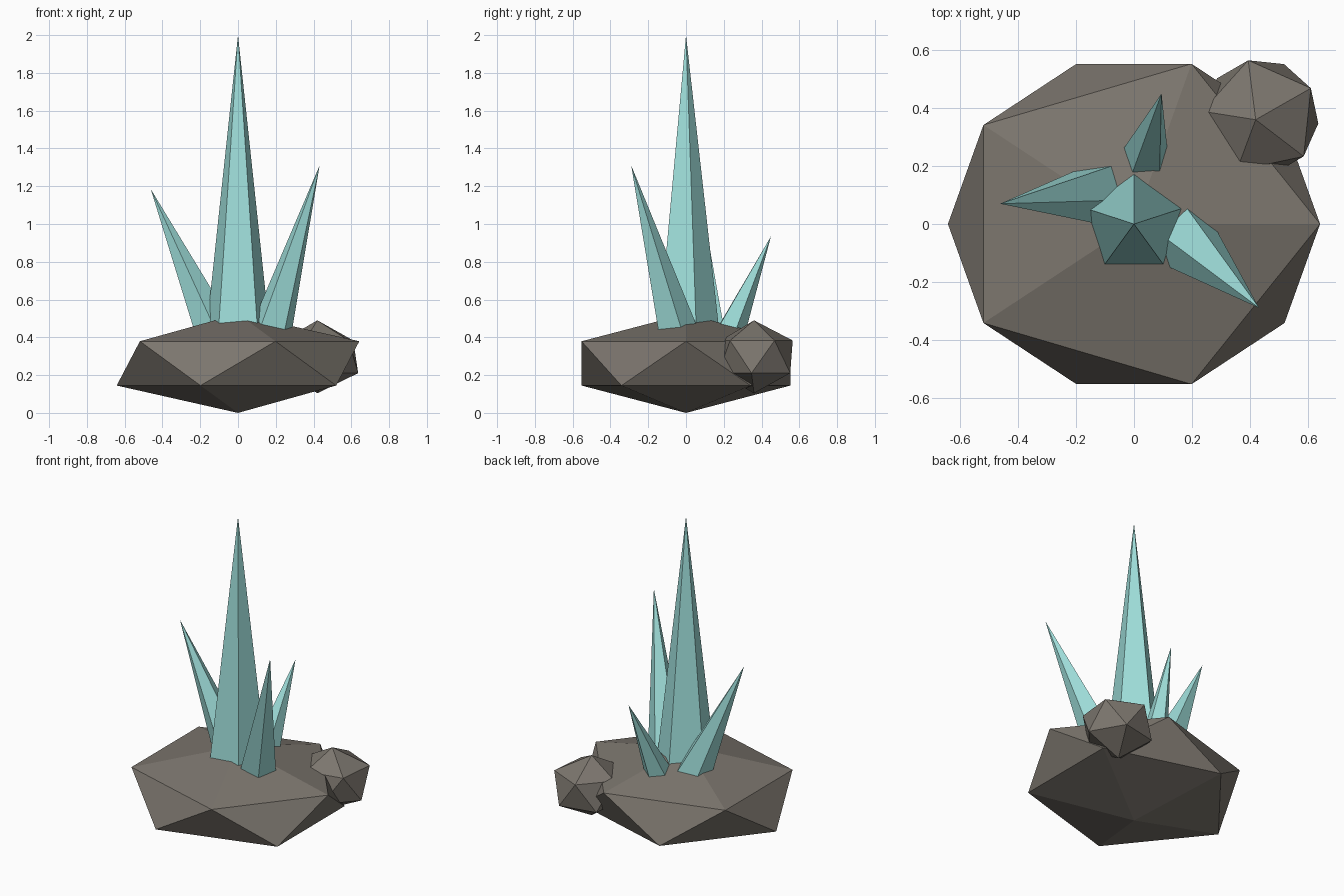
import bpy, bmesh, math
from mathutils import Vector, Matrix

if "Cube" in bpy.data.objects:
    bpy.data.objects.remove(bpy.data.objects["Cube"])


def material(name, rgb):
    m = bpy.data.materials.new(name)
    m.diffuse_color = (*rgb, 1.0)
    m.use_nodes = True
    m.node_tree.nodes["Principled BSDF"].inputs["Base Color"].default_value = m.diffuse_color
    return m


ROCK = material("warm_grey_rock", (0.20, 0.18, 0.155))
CRYSTAL = material("pale_teal_crystal", (0.35, 0.74, 0.71))


def finish(name, bm, mat):
    bmesh.ops.recalc_face_normals(bm, faces=bm.faces)
    me = bpy.data.meshes.new(name)
    bm.to_mesh(me)
    bm.free()
    me.materials.append(mat)
    ob = bpy.data.objects.new(name, me)
    bpy.context.collection.objects.link(ob)


def boulder(name, centre, size, turn=0, pole_shift=(0, 0, 0)):
    """Twenty-sided stone, stretched and turned about z."""
    bm = bmesh.new()
    bmesh.ops.create_icosphere(bm, subdivisions=1, radius=1)
    poles = [v for v in bm.verts if abs(v.co.z) > 0.9]
    m = (Matrix.Translation(centre) @ Matrix.Rotation(math.radians(turn), 4, 'Z')
         @ Matrix.Diagonal((*size, 1)))
    bmesh.ops.transform(bm, matrix=m, verts=bm.verts)
    bmesh.ops.translate(bm, vec=pole_shift, verts=poles)
    finish(name, bm, ROCK)


def crystal(name, base, tip, radius, spin=0):
    """Five-sided spike from base centre to tip."""
    base, tip = Vector(base), Vector(tip)
    axis = tip - base
    tilt = Vector((0, 0, 1)).rotation_difference(axis).to_matrix().to_4x4()
    bm = bmesh.new()
    ring = []
    for i in range(5):
        a = math.radians(90 + spin + 72 * i)
        p = Vector((radius * math.cos(a), radius * math.sin(a), 0))
        ring.append(bm.verts.new(base + tilt @ p))
    top = bm.verts.new(tip)
    bm.faces.new(ring[::-1])
    for i in range(5):
        bm.faces.new((ring[i], ring[(i + 1) % 5], top))
    finish(name, bm, CRYSTAL)


# Stones
boulder("base_rock", (0, 0, 0.262), (0.718, 0.65, 0.262))
boulder("small_rock", (0.436, 0.368, 0.297), (0.225, 0.225, 0.193), 30, (-0.016, -0.008, 0))

# Crystals
crystal("main_crystal", (0, 0, 0.40), (0, 0, 2.0), 0.18)
crystal("right_crystal", (0.173, -0.049, 0.42), (0.432, -0.29, 1.31), 0.115)
crystal("left_crystal", (-0.122, 0.107, 0.42), (-0.462, 0.07, 1.185), 0.11, -30)
crystal("back_crystal", (0.038, 0.228, 0.42), (0.095, 0.45, 0.935), 0.083)
